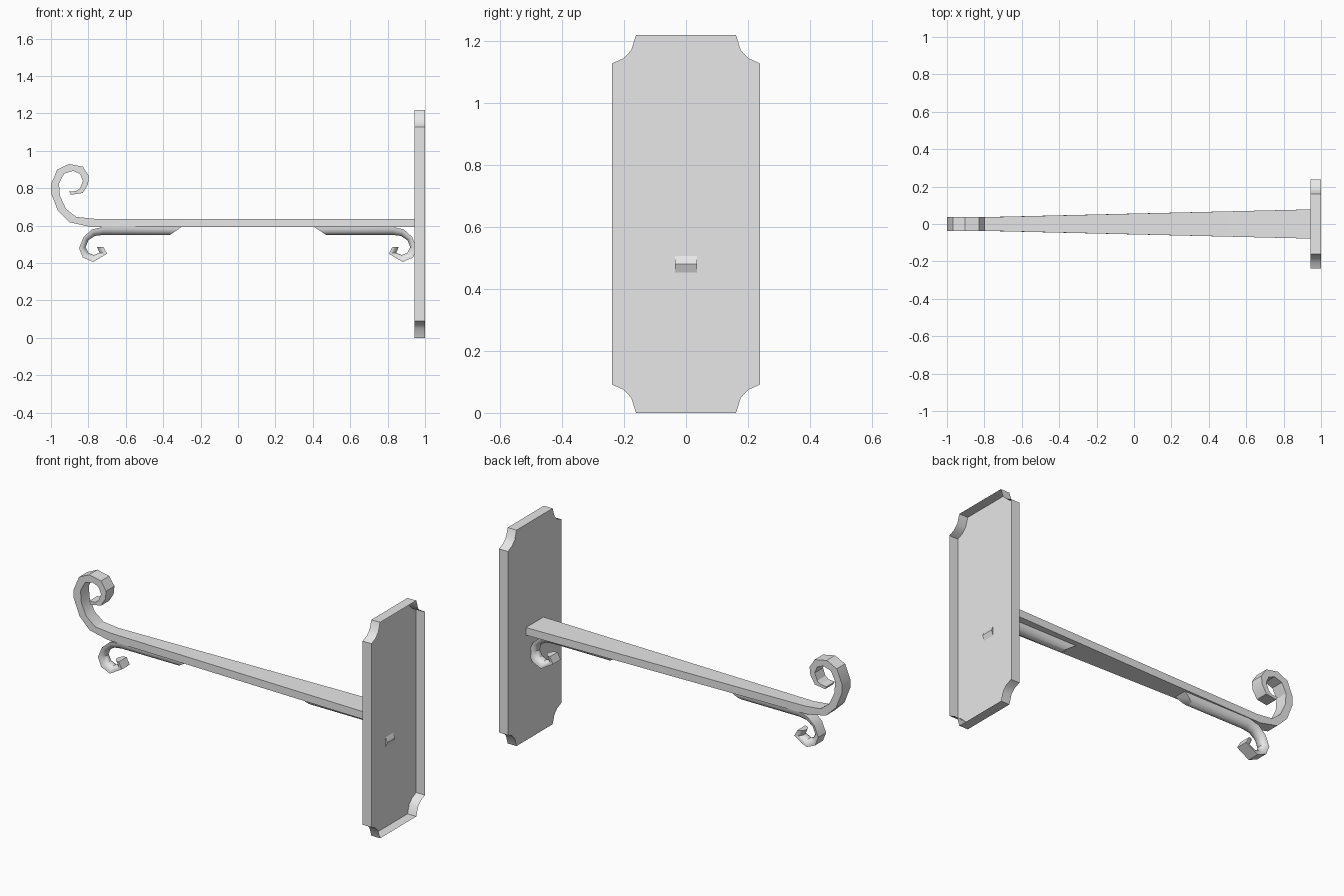
import bpy
import bmesh
import math

cube = bpy.data.objects.get("Cube")
if cube:
    bpy.data.objects.remove(cube, do_unlink=True)

metal = bpy.data.materials.new("light_grey_metal")
metal.use_nodes = True
GREY = (0.8, 0.8, 0.8, 1.0)
metal.diffuse_color = GREY
metal.node_tree.nodes["Principled BSDF"].inputs["Base Color"].default_value = GREY


def finish(name, bm, angle):
    """Turn a bmesh into a shaded, coloured object."""
    mesh = bpy.data.meshes.new(name)
    bm.to_mesh(mesh)
    bm.free()
    mesh.materials.append(metal)
    obj = bpy.data.objects.new(name, mesh)
    bpy.context.collection.objects.link(obj)
    bpy.ops.object.select_all(action="DESELECT")
    obj.select_set(True)
    bpy.context.view_layer.objects.active = obj
    bpy.ops.object.shade_smooth_by_angle(angle=math.radians(angle))
    return obj


def loft(name, stations, section, place=lambda x: x, angle=40):
    """Sweep a section along stations of (outer x, z, inner x, z, half width)."""
    bm = bmesh.new()
    rings = []
    for ox, oz, ix, iz, half in stations:
        rings.append([bm.verts.new((place(ox + (ix - ox) * t), half * side,
                                    oz + (iz - oz) * t))
                      for side, t in section])
    count = len(section)
    for a, b in zip(rings, rings[1:]):
        for i in range(count):
            j = (i + 1) % count
            bm.faces.new((a[i], a[j], b[j], b[i]))
    bm.faces.new(rings[0])
    bm.faces.new(rings[-1])
    bmesh.ops.recalc_face_normals(bm, faces=bm.faces[:])
    return finish(name, bm, angle)


# Tapered arm ending in an upward scroll, flat bar section
flat_bar = [(1, 0), (1, 1), (-1, 1), (-1, 0)]
TIP = 0.037
scroll = [
    (-.79, .594, -.77, .637), (-.90, .618, -.865, .647),
    (-.963, .68, -.92, .69), (-1, .775, -.952, .76),
    (-1, .82, -.957, .825), (-.967, .90, -.93, .878),
    (-.904, .93, -.882, .893), (-.829, .915, -.845, .877),
    (-.797, .866, -.829, .84), (-.802, .82, -.845, .80),
    (-.83, .775, -.865, .785), (-.893, .765, -.903, .782),
]
arm = [(.944, .594, .944, .637, .078)] + [s + (TIP,) for s in scroll]
loft("arm_with_scroll", arm, flat_bar, angle=30)

# Two small mirrored scrolls under the arm, half-round section
half_round = [(math.cos(math.pi * i / 10), math.sin(math.pi * i / 10))
              for i in range(11)]
curl = [
    (-.30, .594, -.364, .551), (-.72, .594, -.72, .551),
    (-.78, .58, -.765, .545), (-.825, .54, -.80, .522),
    (-.85, .48, -.815, .485), (-.83, .43, -.80, .455),
    (-.775, .406, -.77, .443), (-.70, .45, -.74, .455),
    (-.72, .487, -.754, .487),
]
curl = [s + (0.035,) for s in curl]
loft("outer_lower_scroll", curl, half_round)
loft("wall_lower_scroll", curl, half_round, place=lambda x: 0.106 - x)

# Wall plate with scooped corners, hollow and open on the wall side
HALF_W, HEIGHT = 0.238, 1.218
notch = [(.077, 0), (.061, .049), (.036, .075), (0, .091)]
outline = []
for sy, top in ((1, False), (1, True), (-1, True), (-1, False)):
    corner = [(sy * (HALF_W - dy), HEIGHT - dz if top else dz) for dy, dz in notch]
    outline += corner if (sy > 0) != top else corner[::-1]
bm = bmesh.new()
front = [bm.verts.new((.945, y, z)) for y, z in outline]
back = [bm.verts.new((1, y, z)) for y, z in outline]
face = bm.faces.new(front[::-1])
for i in range(len(front)):
    j = (i + 1) % len(front)
    bm.faces.new((front[i], front[j], back[j], back[i]))
finish("wall_plate", bm, 40)
